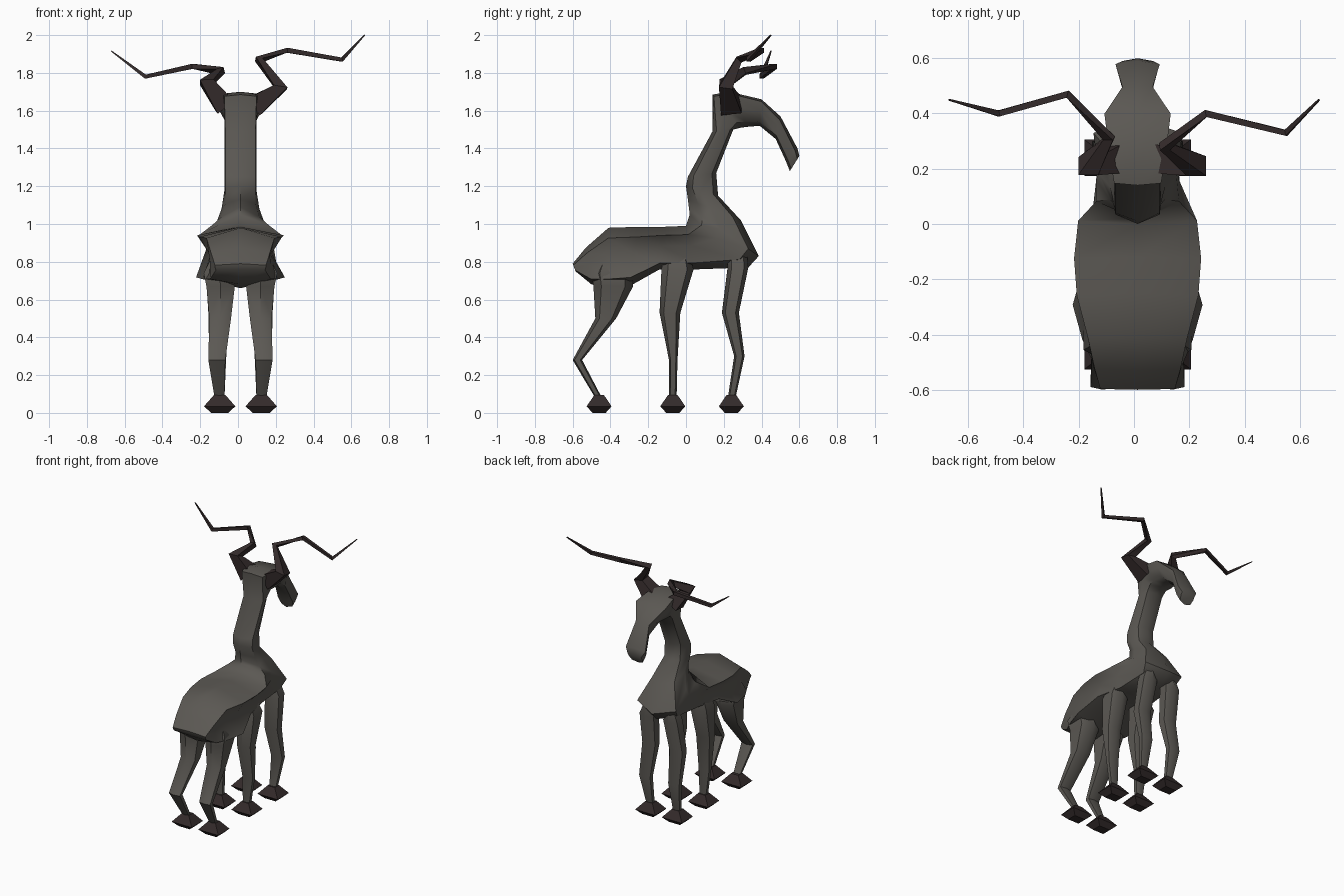
import bpy
from math import radians
from mathutils import Vector as V

CX = 0.013  # the body stands slightly off the antler centre

if "Cube" in bpy.data.objects:
    bpy.data.objects.remove(bpy.data.objects["Cube"])


def material(name, rgb):
    m = bpy.data.materials.new(name)
    m.use_nodes = True
    m.diffuse_color = (*rgb, 1)
    node = m.node_tree.nodes["Principled BSDF"]
    node.inputs["Base Color"].default_value = (*rgb, 1)
    node.inputs["Roughness"].default_value = 0.9
    return m


hide = material("grey brown hide", (0.105, 0.098, 0.087))
horn = material("dark horn", (0.034, 0.024, 0.024))


def loft(name, rings, mat, mirror=False, offset=CX, smooth=48):
    """Skin a list of equal rings and cap both ends."""
    n = len(rings[0])
    verts = [p for r in rings for p in r]
    faces = [(i * n + j, i * n + (j + 1) % n, (i + 1) * n + (j + 1) % n, (i + 1) * n + j)
             for i in range(len(rings) - 1) for j in range(n)]
    faces += [tuple(range(n)), tuple(range(len(verts) - n, len(verts)))]
    me = bpy.data.meshes.new(name)
    me.from_pydata(verts, [], faces)
    me.materials.append(mat)
    ob = bpy.data.objects.new(name, me)
    bpy.context.collection.objects.link(ob)
    ob.location.x = offset
    bpy.ops.object.select_all(action='DESELECT')
    ob.select_set(True)
    bpy.context.view_layer.objects.active = ob
    bpy.ops.object.mode_set(mode='EDIT')
    bpy.ops.mesh.select_all(action='SELECT')
    bpy.ops.mesh.normals_make_consistent(inside=False)
    bpy.ops.object.mode_set(mode='OBJECT')
    bpy.ops.object.shade_smooth_by_angle(angle=radians(smooth))
    if mirror:
        ob.modifiers.new("mirror", 'MIRROR').use_mirror_merge = False


def body_ring(top, bottom, ridge, waist, low, f):
    """Eight-sided section: spine, ridge, waist, lower edge and belly line."""
    t, b = V((0, *top)), V((0, *bottom))
    side = [t.lerp(b, k) + V((w, 0, 0)) for k, w in ((f, ridge), (.45, waist), (.85, low))]
    return [t, *side, b, *[V((-p.x, p.y, p.z)) for p in reversed(side)]]


# torso, neck and head: spine point, belly point, half widths, ridge height
stations = [
    ((-.60, .79), (-.585, .75), .135, .135, .13, .2),
    ((-.53, .875), (-.50, .68), .155, .16, .16, .15),
    ((-.41, .98), (-.42, .66), .18, .16, .20, .17),
    ((-.25, .985), (-.30, .67), .22, .165, .235, .17),
    ((-.12, .985), (-.14, .76), .23, .175, .19, .2),
    ((0, .99), (.06, .76), .215, .165, .15, .2),
    ((.02, 1.05), (.33, .77), .15, .15, .14, .2),
    ((.015, 1.09), (.385, .83), .10, .14, .16, .2),
    ((.01, 1.13), (.29, 1.02), .08, .10, .09, .2),
    ((0, 1.20), (.17, 1.15), .08, .085, .065, .2),
    ((.01, 1.25), (.16, 1.27), .08, .085, .065, .2),
    ((.14, 1.49), (.25, 1.50), .08, .085, .065, .2),
    ((.14, 1.685), (.29, 1.51), .085, .085, .07, .05),
    ((.23, 1.70), (.33, 1.515), .10, .10, .08, .06),
    ((.40, 1.66), (.39, 1.52), .12, .11, .07, .08),
    ((.50, 1.57), (.475, 1.45), .055, .055, .045, .15),
    ((.59, 1.40), (.53, 1.33), .08, .075, .06, .2),
    ((.60, 1.36), (.55, 1.28), .055, .055, .045, .2),
]
loft("body", [body_ring(*s) for s in stations], hide)


def leg_ring(y0, y1, z, x0, x1):
    """Hexagon with an edge along the front and back of the leg."""
    xc, a, b = (x0 + x1) / 2, y0 + (y1 - y0) * .2, y0 + (y1 - y0) * .8
    return [V(p) for p in ((xc, y0, z), (x1, a, z), (x1, b, z),
                           (xc, y1, z), (x0, b, z), (x0, a, z))]


# legs: back edge, front edge, height, inner and outer side
legs = {
    "rear": (-.46, [(-.44, -.32, .87, .06, .13), (-.50, -.28, .74, .03, .195),
                    (-.49, -.28, .67, .03, .18), (-.48, -.37, .50, .05, .165),
                    (-.60, -.55, .28, .08, .17), (-.475, -.44, .07, .085, .135)]),
    "middle": (-.07, [(-.11, .01, .88, .08, .13), (-.13, .04, .76, .05, .185),
                      (-.14, -.03, .53, .06, .17), (-.09, -.045, .28, .08, .165),
                      (-.09, -.05, .07, .085, .135)]),
    "front": (.24, [(.22, .32, .88, .06, .11), (.22, .33, .77, .04, .155),
                    (.19, .28, .53, .06, .165), (.255, .31, .30, .075, .165),
                    (.22, .26, .07, .085, .135)]),
}


def foot_ring(y, z, hx, hy):
    return [V((.11 + sx * hx, y + sy * hy, z))
            for sx, sy in ((-1, -1), (1, -1), (1, 1), (-1, 1))]


for name, (y, rings) in legs.items():
    loft(name + "_legs", [leg_ring(*r) for r in rings], hide, True)
    loft(name + "_hooves", [foot_ring(y, 0, .045, .035), foot_ring(y, .035, .083, .066),
                            foot_ring(y, .095, .03, .025)], horn, True, smooth=30)


def antler(name, path, radii):
    """Square tube that bends through the path and tapers by the radii."""
    pts = [V(p) for p in path]
    rings = []
    for i, (p, r) in enumerate(zip(pts, radii)):
        ahead = (pts[min(i + 1, len(pts) - 1)] - p).normalized()
        behind = (p - pts[max(i - 1, 0)]).normalized()
        d = (ahead + behind).normalized()
        u = d.cross(V((0, 1, 0))).normalized()
        v = d.cross(u)
        rings.append([p + (u * a + v * b) * r
                      for a, b in ((-1, -1), (1, -1), (1, 1), (-1, 1))])
    loft(name, rings, horn, offset=0, smooth=30)


# antlers, each with its own twist
taper = (.055, .036, .018, .013, .011, .003)
antler("antler_left", [(.09, .24, 1.625), (.225, .21, 1.725), (.11, .28, 1.87),
                       (.26, .40, 1.92), (.55, .33, 1.87), (.67, .45, 2.0)], taper)
antler("antler_right", [(-.07, .24, 1.625), (-.165, .21, 1.75), (-.09, .31, 1.81),
                        (-.24, .47, 1.835), (-.49, .40, 1.78), (-.67, .45, 1.915)], taper)
